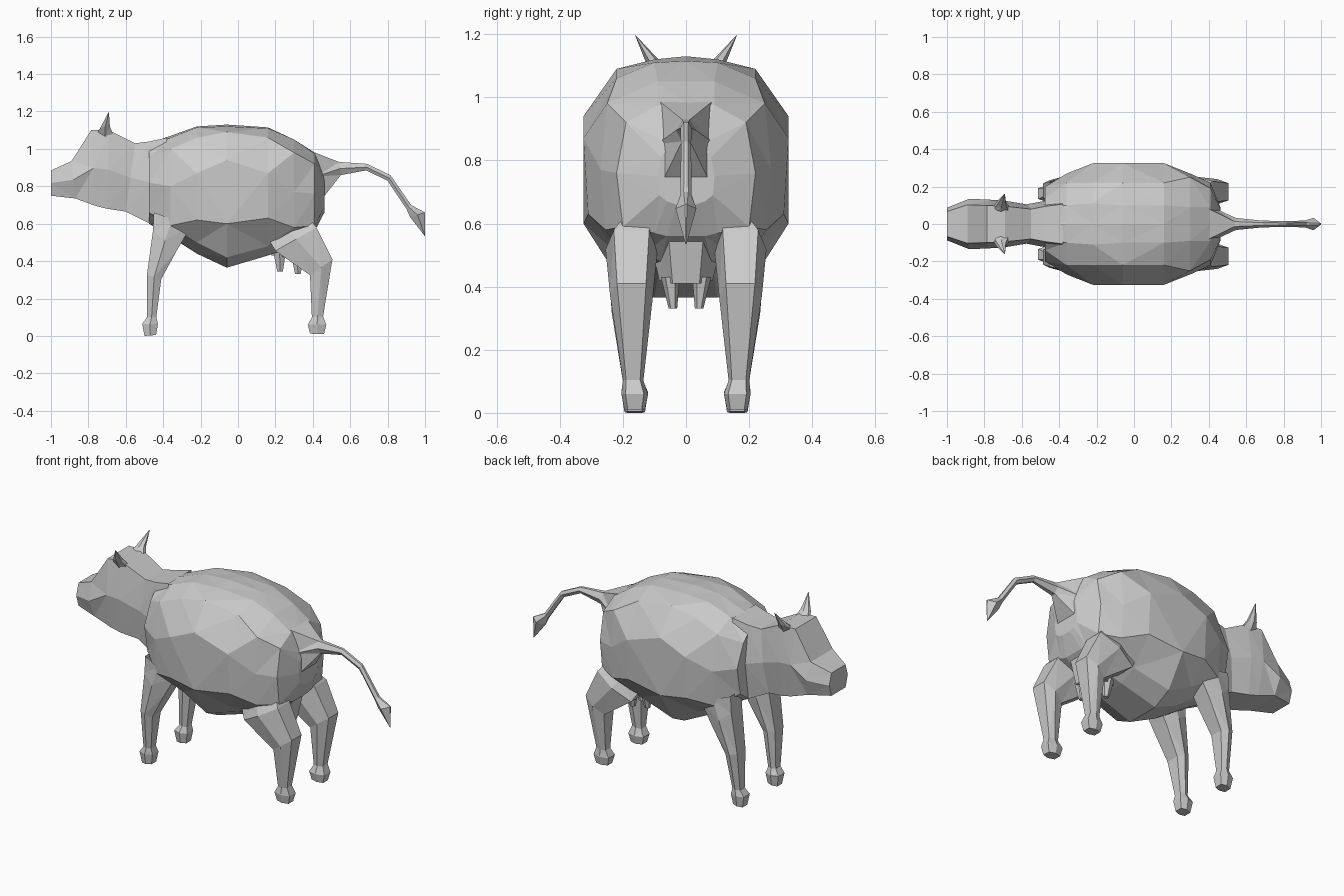
import bpy, bmesh


def section(p, q, y0, y1, inset=0.25, mid=0.5):
    """Six-sided ring between profile points p and q (x, z), spanning y0..y1."""
    d = (y1 - y0) * inset
    m = [a + (b - a) * mid for a, b in zip(p, q)]
    return [(p[0], y0 + d, p[1]), (p[0], y1 - d, p[1]), (m[0], y1, m[1]),
            (q[0], y1 - d, q[1]), (q[0], y0 + d, q[1]), (m[0], y0, m[1])]


def loft(name, rings, start_cap=False, end_cap=True, flip=1):
    """Flat-faced skin over a list of equal rings."""
    bm = bmesh.new()
    rows = [[bm.verts.new((x, y * flip, z)) for x, y, z in r] for r in rings]
    n = len(rows[0])
    for a, b in zip(rows, rows[1:]):
        for i in range(n):
            j = (i + 1) % n
            bm.faces.new((a[i], a[j], b[j], b[i]))
    if start_cap:
        bm.faces.new(rows[0])
    if end_cap:
        bm.faces.new(rows[-1])
    bmesh.ops.remove_doubles(bm, verts=bm.verts, dist=0.0005)
    bmesh.ops.triangulate(bm, faces=[f for f in bm.faces if len(f.verts) == 4])
    bmesh.ops.recalc_face_normals(bm, faces=bm.faces)
    me = bpy.data.meshes.new(name)
    bm.to_mesh(me)
    bm.free()
    ob = bpy.data.objects.new(name, me)
    bpy.context.collection.objects.link(ob)
    return ob


# Body: half sections (y, z) from spine to flat belly edge, mirrored into full rings
halves = [
    (-0.475, [(0, 1.03), (.08, 1.01), (.14, .95), (.20, .82), (.17, .66), (.10, .61), (.05, .60)]),
    (-0.36, [(0, 1.07), (.10, 1.06), (.22, 1.0), (.27, .80), (.25, .59), (.13, .54), (.06, .53)]),
    (-0.22, [(0, 1.12), (.11, 1.115), (.22, 1.06), (.325, .87), (.31, .62), (.20, .50), (.09, .44)]),
    (-0.06, [(0, 1.13), (.10, 1.12), (.22, 1.09), (.325, .94), (.325, .60), (.21, .42), (.10, .365)]),
    (0.16, [(0, 1.115), (.10, 1.11), (.22, 1.06), (.325, .87), (.31, .63), (.19, .48), (.09, .43)]),
    (0.30, [(0, 1.05), (.09, 1.05), (.25, .98), (.27, .77), (.255, .58), (.13, .51), (.08, .48)]),
    (0.41, [(0, .98), (.09, .975), (.19, .92), (.22, .76), (.20, .59), (.10, .57), (.06, .56)]),
    (0.462, [(0, .86), (.05, .85), (.08, .81), (.09, .75), (.085, .69), (.06, .67), (.03, .66)]),
]
body = []
for x, h in halves:
    ring = h + [(-y, z) for y, z in h[:0:-1]]
    body.append([(x, y, z) for y, z in ring])
loft("body", body, start_cap=True)

# Neck and head: top point, bottom point, half width
head = [((-.38, 1.06), (-.42, .58), .14), ((-.47, 1.04), (-.47, .60), .125),
        ((-.55, 1.03), (-.60, .665), .105), ((-.69, 1.10), (-.70, .68), .125),
        ((-.785, 1.10), (-.76, .695), .13), ((-.89, .935), (-.87, .735), .135),
        ((-1.0, .885), (-1.0, .75), .087)]
loft("head", [section(p, q, -w, w, .12, .5) for p, q, w in head])

# Tail with tuft: upper point, lower point, half width, corner inset
tail = [((.40, .985), (.44, .72), .09, .05), ((.54, .93), (.55, .86), .032, .3),
        ((.69, .92), (.685, .885), .018, .3), ((.815, .86), (.80, .83), .016, .3),
        ((.925, .70), (.90, .68), .018, .3), ((1.0, .66), (.92, .635), .033, .45),
        ((1.0, .537), (.998, .535), .002, .4)]
loft("tail", [section(p, q, -w, w, i) for p, q, w, i in tail])

# Leg rings: front point, back point, inner y, outer y
front_leg = [((-.45, .66), (-.25, .59), .10, .25), ((-.455, .56), (-.325, .46), .10, .25),
             ((-.487, .325), (-.41, .305), .12, .235), ((-.487, .10), (-.437, .10), .135, .20),
             ((-.512, .065), (-.428, .065), .12, .205), ((-.50, 0), (-.438, .005), .13, .195)]
rear_leg = [((.15, .54), (.38, .63), .09, .21), ((.20, .455), (.42, .58), .09, .255),
            ((.385, .325), (.505, .41), .105, .24), ((.395, .10), (.455, .105), .135, .20),
            ((.373, .06), (.472, .06), .12, .205), ((.385, .012), (.46, .01), .13, .195)]

for side, s in (("left", -1), ("right", 1)):
    for nm, leg in (("front_leg", front_leg), ("rear_leg", rear_leg)):
        loft(f"{side}_{nm}", [section(*r, inset=.16) for r in leg], flip=s)
    # Horn
    loft(f"{side}_horn", [section((-.76, 1.07), (-.66, 1.06), .03, .10),
                          section((-.735, 1.115), (-.685, 1.12), .085, .13),
                          section((-.693, 1.195), (-.69, 1.195), .158, .161)], flip=s)
    # Teats
    for x, z in ((.225, .345), (.32, .33)):
        loft(f"{side}_teat", [section((x - .035, z + .10), (x + .03, z + .10), .02, .08),
                              section((x - .015, z), (x + .015, z), .028, .055)], flip=s)

# Udder
loft("udder", [section((.12, .51), (.39, .56), -.11, .11),
               section((.18, .43), (.36, .41), -.085, .085)])
